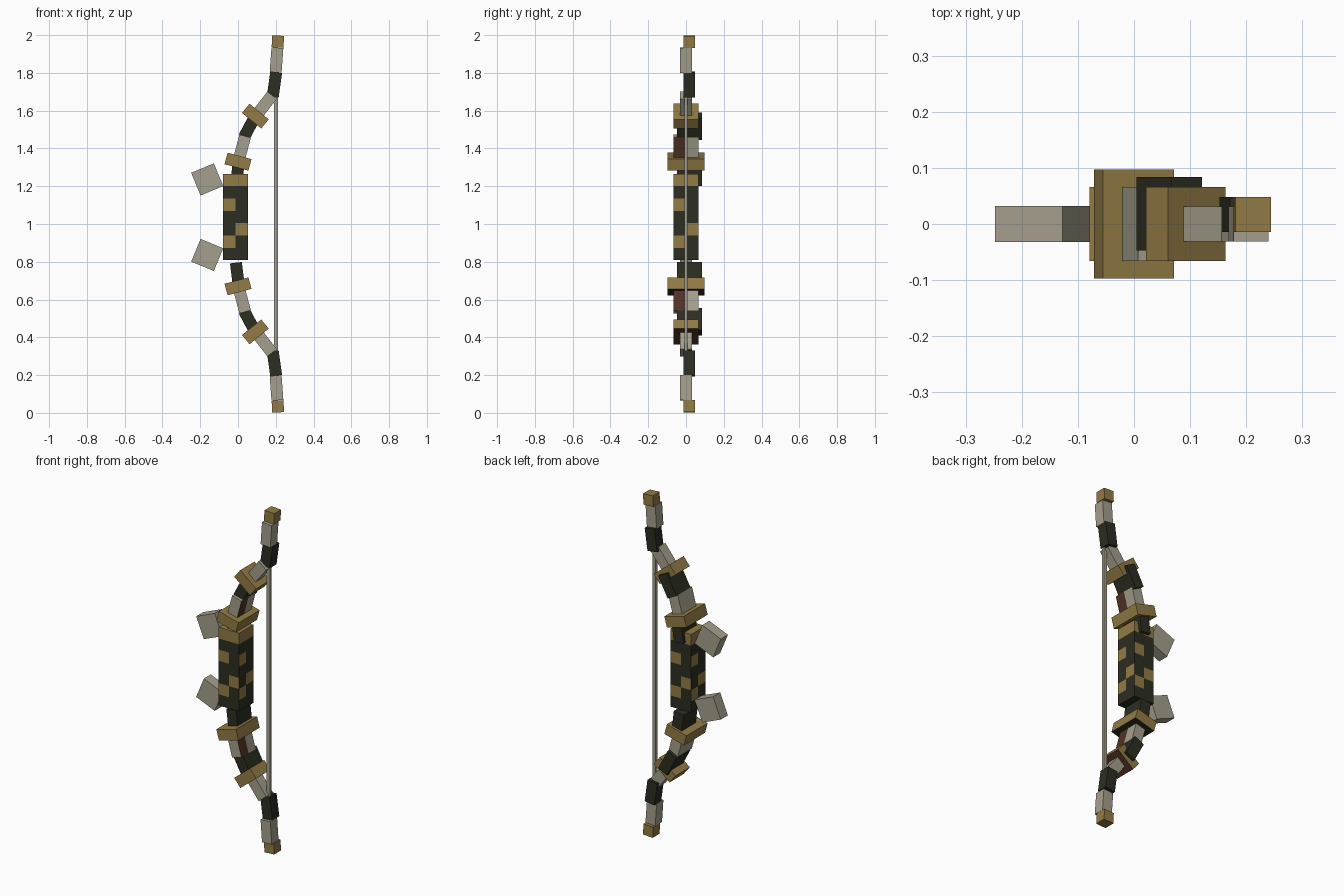
import bpy, bmesh, math
from mathutils import Matrix, Vector

cube = bpy.data.objects.get("Cube")
if cube:
    bpy.data.objects.remove(cube, do_unlink=True)


def material(name, srgb):
    col = [((c / 255 + 0.055) / 1.055) ** 2.4 for c in srgb] + [1]
    m = bpy.data.materials.new(name)
    m.use_nodes = True
    m.diffuse_color = col
    m.node_tree.nodes["Principled BSDF"].inputs["Base Color"].default_value = col
    return m


GREY = material("bone grey", (165, 159, 140))
GOLD = material("old gold", (146, 123, 69))
DARK = material("dark olive", (44, 45, 33))
BROWN = material("red brown", (82, 50, 36))


def box(name, centre, size, lean, mats, rule=None, cuts=(1, 1, 1)):
    """Flat box; lean is degrees clockwise from the front; rule picks face colours."""
    bm = bmesh.new()
    bmesh.ops.create_cube(bm, size=1, matrix=Matrix.Diagonal((*size, 1)))
    for axis, count in enumerate(cuts):
        normal = Vector([float(i == axis) for i in range(3)])
        for k in range(1, count):
            geom = bm.verts[:] + bm.edges[:] + bm.faces[:]
            bmesh.ops.bisect_plane(bm, geom=geom, plane_no=normal,
                                   plane_co=normal * size[axis] * (k / count - 0.5))
    bm.normal_update()
    if rule:
        for f in bm.faces:
            f.material_index = rule(f.calc_center_median(), f.normal)
    me = bpy.data.meshes.new(name)
    bm.to_mesh(me)
    bm.free()
    for m in mats:
        me.materials.append(m)
    ob = bpy.data.objects.new(name, me)
    ob.location = centre
    ob.rotation_euler.y = math.radians(lean)
    bpy.context.collection.objects.link(ob)
    return ob


def inner_half(c, n):
    # string-facing side is brown on its front half
    return int(n.x > 0.9 and c.y < 0)


def underside(c, n):
    return int(n.z < -0.9)


# Limb pieces of the upper half: name, x, z, y, width, depth, length, lean, material
W, L = 0.063, 0.131
LIMB = [
    ("limb_root", -0.003, 1.27, 0.018, W, L, L, 7, DARK),
    ("inner_collar", 0, 1.33, 0, L, 0.195, W, 15, GOLD),
    ("lower_limb", 0.021, 1.402, 0, W, L, L, 15, GREY),
    ("middle_limb", 0.063, 1.518, 0.018, W, L, L, 28, DARK),
    ("outer_collar", 0.092, 1.571, 0, L, L, W, 39, GOLD),
    ("upper_limb", 0.14, 1.63, 0, W, W, L, 38, GREY),
    ("recurve", 0.193, 1.738, 0.017, W, W, L, 8, DARK),
    ("limb_end", 0.204, 1.868, 0, W, W, L, 4, GREY),
    ("limb_tip", 0.211, 1.966, 0.017, W, W, W, 3, GOLD),
]
for side, s in (("top", 1), ("bottom", -1)):
    for name, x, z, y, w, d, h, lean, mat in LIMB:
        mats, rule, cuts = [mat], None, (1, 1, 1)
        if name == "lower_limb":
            mats, rule, cuts = [GREY, BROWN], inner_half, (1, 2, 1)
        elif s < 0 and "collar" in name:
            mats, rule = [GOLD, BROWN if name == "outer_collar" else DARK], underside
        box(f"{side}_{name}", (x, y, 1 + s * (z - 1)), (w, d, h), s * lean, mats, rule, cuts)
    # Blade fins on the outer side of the grip
    box(f"{side}_blade", (-0.163, 0, 1.036 + s * 0.2), (0.13, 0.065, 0.13), -s * 22.5, [GREY])

# Grip: dark block with gold top band and staggered gold patches on each side
GRIP = (0.132, 0.131, 0.457)
ROWS = 7


def grip_pattern(c, n):
    if abs(n.z) > 0.9:
        return int(n.z > 0)
    row = int((0.5 - c.z / GRIP[2]) * ROWS)
    right = Vector((-n.y, n.x, 0)).dot(c) > 0
    return int(row == 0 or (row in (2, 5) and not right) or (row == 4 and right))


box("grip", (-0.013, 0, 1.037), GRIP, 0, [DARK, GOLD], grip_pattern, (2, 2, ROWS))

# Bowstring
box("bowstring", (0.201, 0, 1), (0.021, 0.017, 1.4), 0, [GREY])
